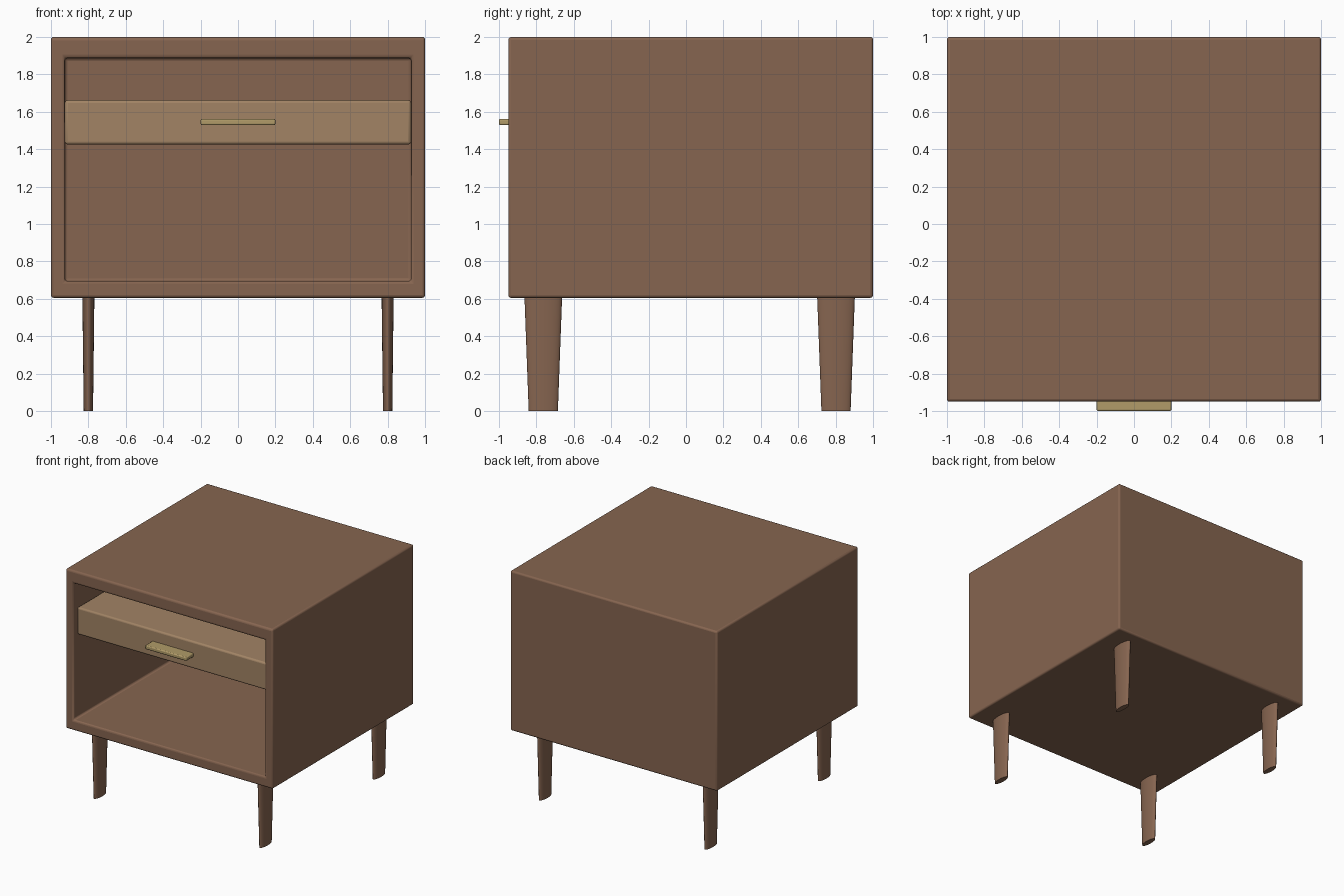
import bpy, bmesh, math
from mathutils import Vector

if "Cube" in bpy.data.objects:
    bpy.data.objects.remove(bpy.data.objects["Cube"])


def material(name, rgb):
    m = bpy.data.materials.new(name)
    m.diffuse_color = (*rgb, 1)
    m.use_nodes = True
    m.node_tree.nodes["Principled BSDF"].inputs["Base Color"].default_value = m.diffuse_color
    return m


WOOD = material("walnut", (0.24, 0.13, 0.08))
LIGHT = material("light_wood", (0.36, 0.23, 0.13))
BRASS = material("brass", (0.44, 0.33, 0.14))


def finish(bm, name, mat, bevel=0.0, segments=3):
    bmesh.ops.recalc_face_normals(bm, faces=bm.faces[:])
    mesh = bpy.data.meshes.new(name)
    bm.to_mesh(mesh)
    bm.free()
    mesh.materials.append(mat)
    ob = bpy.data.objects.new(name, mesh)
    bpy.context.collection.objects.link(ob)
    if bevel:
        mod = ob.modifiers.new("rounded_edges", 'BEVEL')
        mod.width, mod.segments = bevel, segments
    bpy.ops.object.select_all(action='DESELECT')
    ob.select_set(True)
    bpy.context.view_layer.objects.active = ob
    bpy.ops.object.shade_smooth_by_angle(angle=math.radians(35))
    return ob


def box_mesh(lo, hi):
    bm = bmesh.new()
    bmesh.ops.create_cube(bm, size=1)
    for v in bm.verts:
        v.co = Vector([hi[i] if v.co[i] > 0 else lo[i] for i in range(3)])
    return bm


# Cabinet shell: one box, open at the front
bm = box_mesh((-1, -0.95, 0.605), (1, 1, 2))
bm.normal_update()
front = min(bm.faces, key=lambda f: f.calc_center_median().y)
bmesh.ops.inset_individual(bm, faces=[front], thickness=0.07)
for v in front.verts:
    v.co.x = math.copysign(0.926, v.co.x)
    v.co.z = 1.887 if v.co.z > 1.3 else 0.695
cavity = bmesh.ops.extrude_discrete_faces(bm, faces=[front])["faces"][0]
for v in cavity.verts:
    v.co.y = 0.86
finish(bm, "cabinet_shell", WOOD, 0.015)

# Drawer and its pull
finish(box_mesh((-0.925, -0.9, 1.425), (0.925, 0.86, 1.662)), "drawer", LIGHT, 0.015)
finish(box_mesh((-0.2, -1, 1.528), (0.2, -0.89, 1.562)), "drawer_handle", BRASS, 0.008, 2)


# Tapered oval legs
def leg(name, x, y):
    bm = bmesh.new()
    bmesh.ops.create_cone(bm, cap_ends=True, segments=32, radius1=0.078,
                          radius2=0.101, depth=0.62)
    for v in bm.verts:
        v.co = Vector((v.co.x * 0.32 + x, v.co.y + y, v.co.z + 0.31))
    finish(bm, name, WOOD)


for side, x in (("left", -0.8), ("right", 0.8)):
    leg("front_leg_" + side, x, -0.763)
    leg("back_leg_" + side, x, 0.802)
